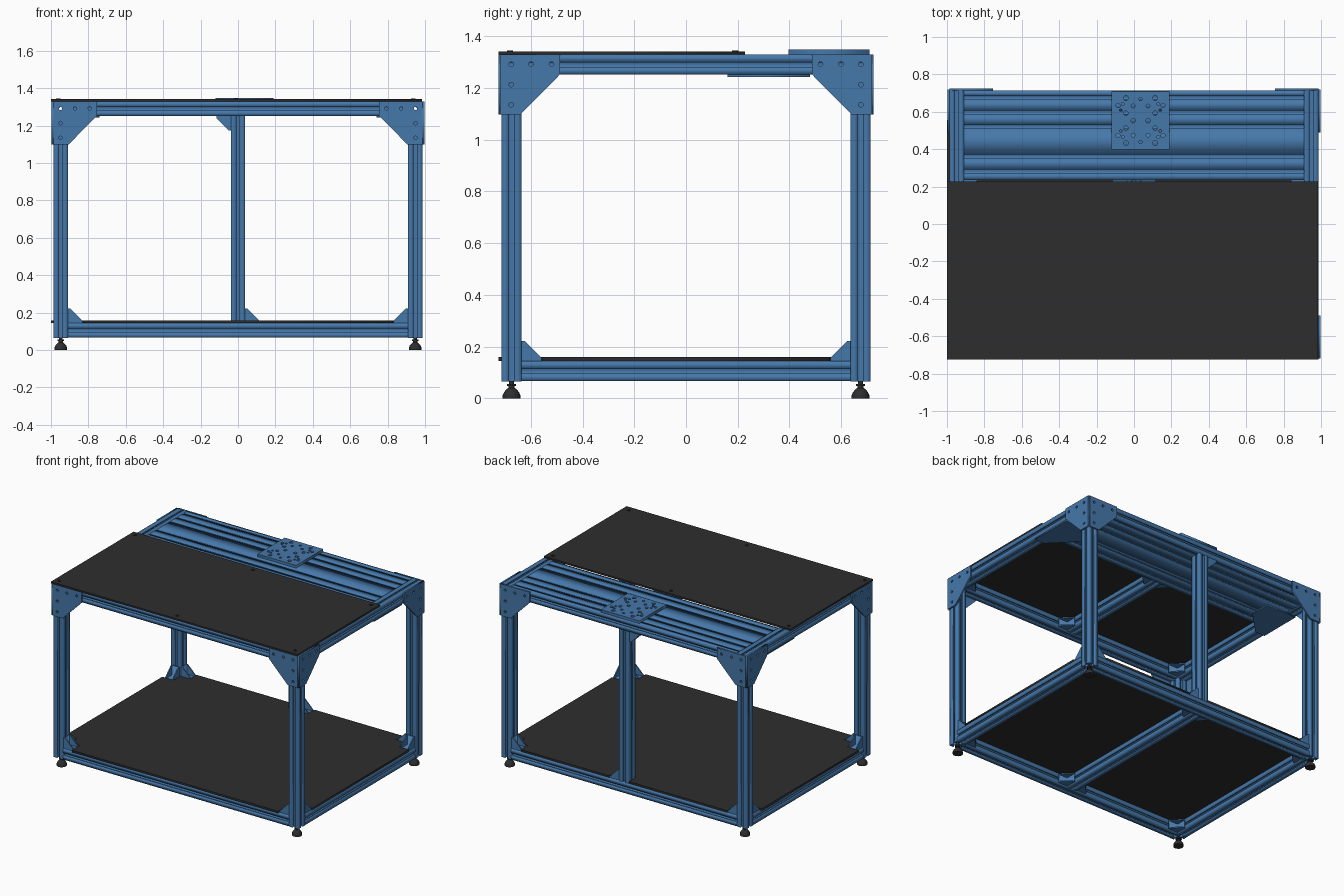
import bpy, bmesh, math
from mathutils import Matrix, Vector

if "Cube" in bpy.data.objects:
    bpy.data.objects.remove(bpy.data.objects["Cube"])


def material(name, rgb):
    m = bpy.data.materials.new(name)
    m.diffuse_color = (*rgb, 1)
    m.use_nodes = True
    m.node_tree.nodes["Principled BSDF"].inputs["Base Color"].default_value = m.diffuse_color
    return m


BLUE = material("steel blue", (0.061, 0.188, 0.402))
BLACK = material("charcoal", (0.027, 0.027, 0.027))
X, Y, Z = Vector((1, 0, 0)), Vector((0, 1, 0)), Vector((0, 0, 1))
W = 0.077                       # beam width
HX, HY = 0.986, 0.713           # outer half sizes of the frame
IX, IY = HX - W, HY - W         # inner half sizes
CX, CY = HX - W / 2, HY - W / 2  # leg centre lines
Z0, Z1, Z2, Z3 = 0.065, 0.145, 1.251, 1.329


def add(name, bm, mat):
    bmesh.ops.remove_doubles(bm, verts=bm.verts, dist=1e-5)
    bmesh.ops.recalc_face_normals(bm, faces=bm.faces)
    me = bpy.data.meshes.new(name)
    bm.to_mesh(me)
    bm.free()
    me.materials.clear()
    me.materials.append(mat)
    ob = bpy.data.objects.new(name, me)
    bpy.context.collection.objects.link(ob)
    return ob


def prism(name, loops, depth, origin, u, v, mat=BLUE):
    """Extrude 2D loops (first outline, then holes) from origin along u x v."""
    cu = bpy.data.curves.new(name, 'CURVE')
    cu.dimensions, cu.fill_mode, cu.extrude = '2D', 'BOTH', depth / 2
    for loop in loops:
        sp = cu.splines.new('POLY')
        sp.points.add(len(loop) - 1)
        for p, (a, b) in zip(sp.points, loop):
            p.co = (a, b, 0, 1)
        sp.use_cyclic_u = True
    tmp = bpy.data.objects.new(name, cu)
    me = bpy.data.meshes.new_from_object(tmp)
    bm = bmesh.new()
    bm.from_mesh(me)
    w = u.cross(v)
    m = Matrix((u, v, w)).transposed().to_4x4()
    m.translation = Vector(origin) + w * depth / 2
    bm.transform(m)
    bpy.data.objects.remove(tmp)
    bpy.data.meshes.remove(me)
    return add(name, bm, mat)


def circle(x, y, r, n=16):
    return [(x + r * math.cos(2 * math.pi * i / n), y + r * math.sin(2 * math.pi * i / n)) for i in range(n)]


def rect(x0, x1, y0, y1):
    return [(x0, y0), (x1, y0), (x1, y1), (x0, y1)]


def section(w, h, wide=(0,), tall=(0,)):
    """Slotted beam cross-section, slots at given offsets on each side."""
    half = [(0.009, 0), (0.009, 0.009), (0.017, 0.009), (0.017, 0.014), (0.008, 0.022)]
    pts = []
    for k in range(4):
        d, n = [((1, 0), (0, 1)), ((0, 1), (-1, 0)), ((-1, 0), (0, -1)), ((0, -1), (1, 0))][k]
        off = h / 2 if k % 2 == 0 else w / 2
        length = w / 2 if k % 2 == 0 else h / 2
        line = [(-length, 0)]
        s = 1 if k < 2 else -1
        for c in sorted(s * o for o in (wide if k % 2 == 0 else tall)):
            line += [(c - a, b) for a, b in half] + [(c + a, b) for a, b in reversed(half)]
        pts += [(d[0] * t + n[0] * (q - off), d[1] * t + n[1] * (q - off)) for t, q in line]
    return pts


BEAM = [section(W, W), circle(0, 0, 0.009, 12)]


def beam_x(name, x0, x1, y, z):
    prism(name, BEAM, x1 - x0, (x0, y, z), Y, Z)


def beam_y(name, y0, y1, x, z):
    prism(name, BEAM, y1 - y0, (x, y0, z), Z, X)


def beam_z(name, z0, z1, x, y):
    prism(name, BEAM, z1 - z0, (x, y, z0), X, Y)


def gusset(corner, u, v, s=0.077, width=0.064):
    """Cast angle bracket: two cheeks joined by an L flange."""
    w, c, t = u.cross(v), Vector(corner), 0.008
    tri = [(0, 0), (s, 0), (s, 0.012), (0.012, s), (0, s)]
    ell = [(0, 0), (s, 0), (s, t), (t, t), (t, s), (0, s)]
    prism("angle_bracket_flange", [ell], width - 2 * t, c - w * (width / 2 - t), u, v)
    for k in (-width / 2, width / 2 - t):
        prism("angle_bracket_cheek", [tri], t, c + w * k, u, v)


def bolt(name, x, y, z, r=0.012, h=0.004):
    prism(name, [circle(x, y, r), circle(x, y, r * 0.5, 6)], h, (0, 0, z), X, Y, BLACK)


# Legs, lower frame, upper frame and centre members
zl, zu = (Z0 + Z1) / 2, (Z2 + Z3) / 2
BACK = 0.235                    # front edge of the wide rear deck
for sx in (-1, 1):
    for sy in (-1, 1):
        beam_z("leg", Z0, Z2, sx * CX, sy * CY)
    beam_y("lower_side_beam", -IY, IY, sx * CX, zl)
    beam_y("upper_side_beam", -HY, HY, sx * CX, zu)
for sy in (-1, 1):
    beam_x("lower_long_beam", -IX, IX, sy * CY, zl)
beam_x("upper_front_beam", -IX, IX, -CY, zu)
beam_y("lower_centre_beam", -IY, IY, 0, zl)
beam_y("upper_centre_beam", -IY, BACK, 0, zu)
beam_z("rear_centre_post", Z1, Z2, 0, CY)

# Wide slotted deck at the back
dw, dc = HY - BACK, (HY + BACK) / 2
slots = [y - dc for y in (0.283, 0.362, 0.52, 0.597, 0.675)]
prism("rear_deck", [section(dw, W, slots)] + [circle(o, 0, 0.009, 12) for o in slots],
      2 * IX, (-IX, dc, zu), Y, Z)

# Joining plates under the ends of the deck
for s in (-1, 1):
    shape = [(s * a, b) for a, b in ((HX, 0.16), (IX, 0.16), (0.74, 0.33), (0.74, 0.48), (HX, 0.48))]
    prism("deck_joining_plate", [shape], 0.008, (0, 0, Z2 - 0.008), X, Y)

# Drilled corner plates on all four sides
outline = [(0, 0), (0.231, 0), (0.231, -0.078), (0.079, -0.231), (0, -0.231)]
drill = [(0.037, -0.037), (0.114, -0.037), (0.193, -0.037), (0.037, -0.116), (0.037, -0.194)]
T = 0.011
for sx in (-1, 1):
    for sy in (-1, 1):
        def place(s, edge, pts):
            return [(s * (edge - a), Z3 + b) for a, b in pts]
        holes = [circle(a, b, 0.009) for a, b in place(sx, HX, drill)]
        prism("corner_plate_long_side", [place(sx, HX, outline)] + holes, T,
              (0, -HY if sy < 0 else HY + T, 0), X, Z)
        holes = [circle(a, b, 0.009) for a, b in place(sy, HY, drill)]
        prism("corner_plate_short_side", [place(sy, HY + 0.006, outline)] + holes, T,
              (HX if sx > 0 else -HX - T, 0, 0), Y, Z)

# Angle brackets at the inside corners
for sx in (-1, 1):
    for sy in (-1, 1):
        gusset((sx * IX, sy * CY, Z1), -sx * X, Z)
        gusset((sx * CX, sy * IY, Z1), -sy * Y, Z)
        gusset((sx * IX, sy * IY, zl), -sx * X, -sy * Y)
        gusset((sx * W / 2, sy * IY, zl), sx * X, -sy * Y)
    gusset((sx * IX, -IY, zu), -sx * X, Y)
    gusset((sx * W / 2, -IY, zu), sx * X, Y)
    gusset((sx * W / 2, BACK, zu), sx * X, -Y)
gusset((-W / 2, CY, Z2), -X, -Z)
gusset((W / 2, CY, Z1), X, Z)

# Lower shelf, stepped around legs, brackets and centre post
x0, x1, y0, y1 = -1.0, 0.986, -0.724, 0.712
gx, gy = IX - 0.079, IY - 0.079
shelf = [(-gx, y0), (gx, y0), (gx, -IY), (IX, -IY), (IX, -gy), (x1, -gy),
         (x1, gy), (IX, gy), (IX, IY), (gx, IY), (gx, y1),
         (0.118, y1), (0.118, IY), (-0.04, IY), (-0.04, y1),
         (-gx, y1), (-gx, IY), (-IX, IY), (-IX, gy), (x0, gy),
         (x0, -gy), (-IX, -gy), (-IX, -IY), (-gx, -IY)]
prism("lower_shelf", [shelf], 0.014, (0, 0, Z1), X, Y, BLACK)

# Table top with screws
prism("table_top", [rect(-1.0, 0.985, -0.724, 0.228)], 0.012, (0, 0, Z3), X, Y, BLACK)
for x in (-0.962, -0.012, 0.938):
    for y in (-0.68, 0.19):
        bolt("table_screw", x, y, Z3 + 0.012)

# Drilled mounting plate on the deck
pc = (0.035, 0.553)
holes = [circle(0, s * 0.115, 0.009) for s in (-1, 1)]
holes += [circle(s * 0.04, 0, 0.012) for s in (-1, 1)]
for sx in (-1, 1):
    for sy in (-1, 1):
        for a, b, r in ((0.078, 0.12, 0.013), (0.12, 0.08, 0.011), (0.095, 0.088, 0.008),
                        (0.078, 0.04, 0.012), (0.04, 0.078, 0.010), (0.105, 0.055, 0.007)):
            holes.append(circle(sx * a, sy * b, r))
prism("mounting_plate", [rect(-0.155, 0.155, -0.156, 0.156)] + holes, 0.02, (*pc, Z3), X, Y)

# Levelling feet
foot = [(0, 0), (0.034, 0), (0.034, 0.012), (0.029, 0.024), (0.018, 0.037), (0.011, 0.041),
        (0.011, 0.048), (0.018, 0.048), (0.018, 0.056), (0.009, 0.056), (0.009, 0.068), (0, 0.068)]
for sx in (-1, 1):
    for sy in (-1, 1):
        bm = bmesh.new()
        vs = [bm.verts.new((r, 0, z)) for r, z in foot]
        es = [bm.edges.new(p) for p in zip(vs, vs[1:])]
        bmesh.ops.spin(bm, geom=vs + es, cent=(0, 0, 0), axis=(0, 0, 1), angle=2 * math.pi, steps=24)
        bm.transform(Matrix.Translation((sx * CX, sy * CY, 0)))
        ob = add("levelling_foot", bm, BLACK)
        bpy.context.view_layer.objects.active = ob
        ob.select_set(True)
        bpy.ops.object.shade_smooth_by_angle(angle=math.radians(30))
        ob.select_set(False)
